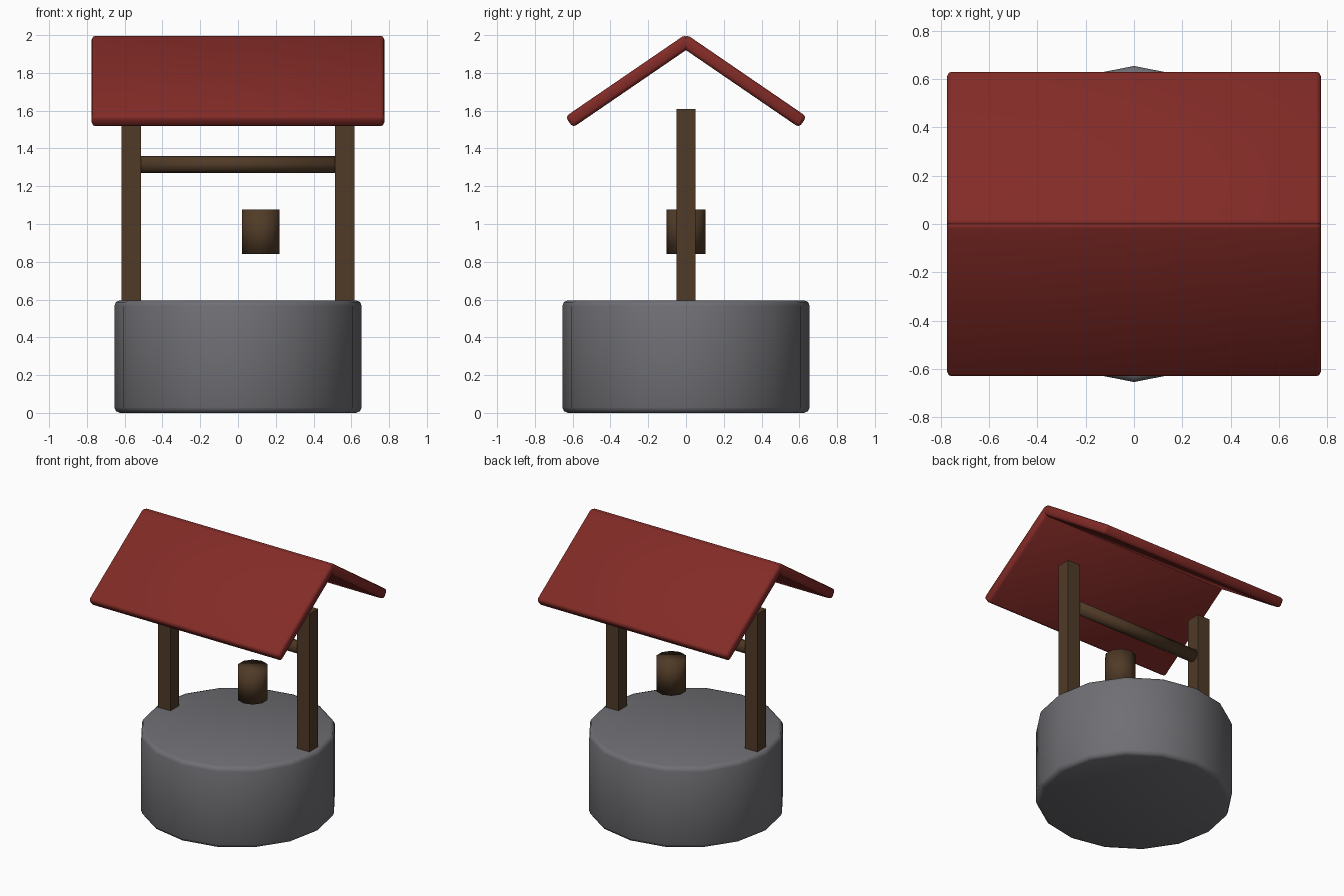
import bpy
from math import pi

if "Cube" in bpy.data.objects:
    bpy.data.objects.remove(bpy.data.objects["Cube"])


def material(name, rgb):
    m = bpy.data.materials.new(name)
    m.diffuse_color = (*rgb, 1)
    m.use_nodes = True
    m.node_tree.nodes["Principled BSDF"].inputs["Base Color"].default_value = m.diffuse_color
    return m


STONE = material("stone", (0.16, 0.16, 0.175))
WOOD = material("wood", (0.08, 0.043, 0.02))
TILE = material("roof_red", (0.225, 0.024, 0.02))


def finish(name, mat, bevel=0):
    ob = bpy.context.object
    ob.name = name
    ob.data.materials.append(mat)
    if bevel:
        bpy.ops.object.transform_apply(location=False, rotation=False, scale=True)
        mod = ob.modifiers.new("bevel", 'BEVEL')
        mod.width, mod.segments, mod.limit_method = bevel, 2, 'ANGLE'
        mod.angle_limit = pi / 4
        bpy.ops.object.shade_smooth()
    return ob


def box(name, loc, size, mat, rot=(0, 0, 0), bevel=0):
    bpy.ops.mesh.primitive_cube_add(size=1, location=loc, rotation=rot)
    bpy.context.object.scale = size
    return finish(name, mat, bevel)


def cylinder(name, loc, r, h, sides, mat, rot=(0, 0, 0), bevel=0):
    bpy.ops.mesh.primitive_cylinder_add(vertices=sides, radius=r, depth=h,
                                        location=loc, rotation=rot)
    bpy.ops.object.shade_smooth()
    return finish(name, mat, bevel)


# Stone well wall with softened rims
cylinder("well_wall", (0, 0, 0.298), 0.655, 0.596, 16, STONE, bevel=0.03)

# Posts and the two roof slopes, one per side
for s, side, slope in ((-1, "left", "front"), (1, "right", "back")):
    box(side + "_post", (s * 0.565, 0, 1.10), (0.102, 0.102, 1.02), WOOD)
    box(slope + "_roof_slope", (0, s * 0.301, 1.757), (1.55, 0.77, 0.07),
        TILE, rot=(-s * 0.6, 0, 0), bevel=0.02)

# Winding bar between the posts
cylinder("winding_bar", (0, 0, 1.315), 0.045, 1.06, 8, WOOD, rot=(0, pi / 2, 0))

# Bucket
cylinder("bucket", (0.12, 0, 0.958), 0.1035, 0.235, 10, WOOD)
